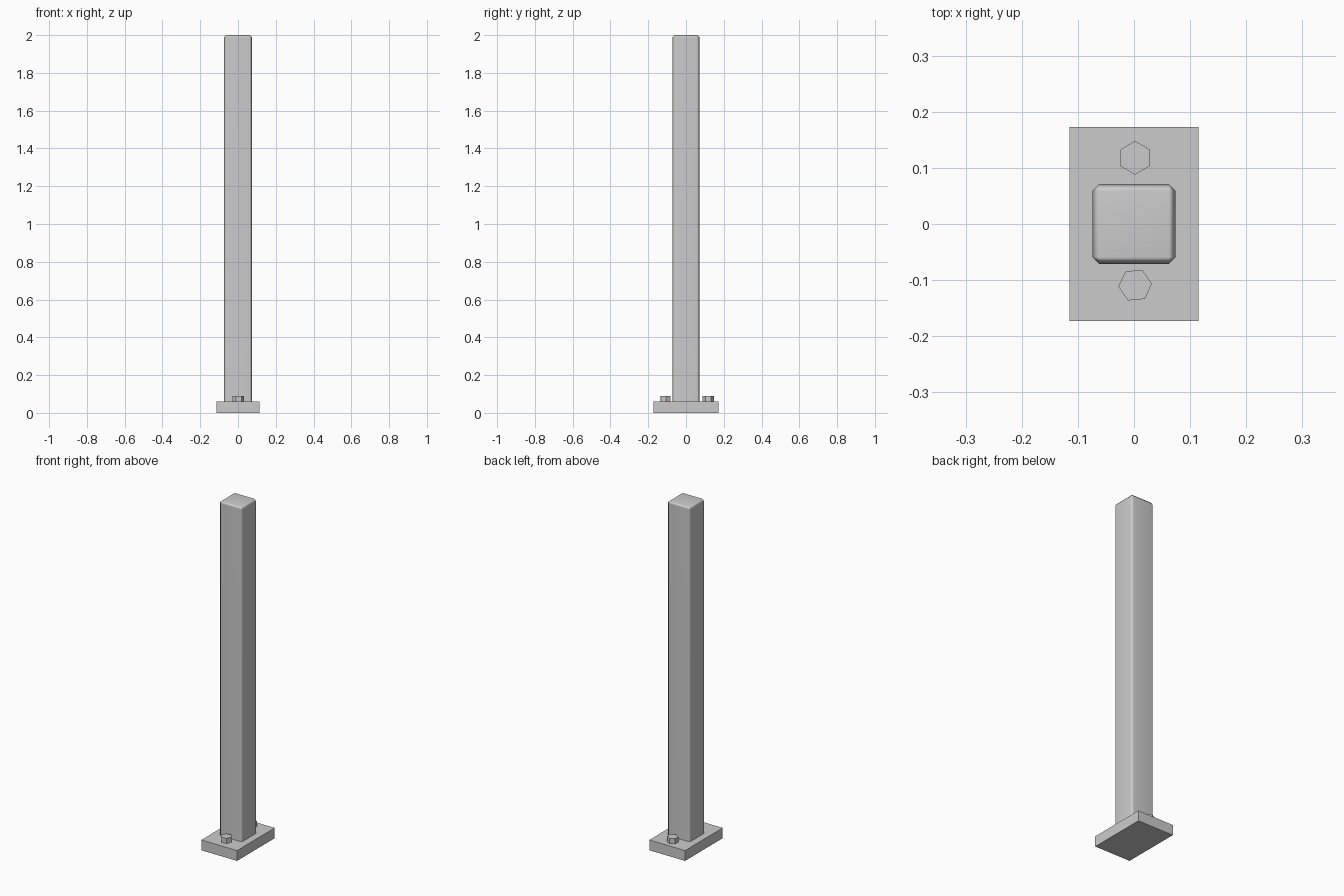
import bpy, bmesh
from math import radians

if "Cube" in bpy.data.objects:
    bpy.data.objects.remove(bpy.data.objects["Cube"])


def box(name, sx, sy, z0, z1):
    bpy.ops.mesh.primitive_cube_add(size=1, location=(0, 0, (z0 + z1) / 2))
    ob = bpy.context.object
    ob.name = name
    ob.scale = (sx, sy, z1 - z0)
    bpy.ops.object.transform_apply(location=True, rotation=False, scale=True)
    return ob


def bolt(name, x, y, turn):
    bpy.ops.mesh.primitive_cylinder_add(vertices=6, radius=0.03, depth=0.03,
                                        location=(x, y, 0.075),
                                        rotation=(0, 0, radians(turn)))
    bpy.context.object.name = name


# Rectangular base plate
box("base_plate", 0.23, 0.345, 0, 0.06)

# Tall post, chamfered on every edge except around the foot
post = box("post", 0.148, 0.142, 0.06, 2.0)
bm = bmesh.new()
bm.from_mesh(post.data)
edges = [e for e in bm.edges if max(v.co.z for v in e.verts) > 1]
bmesh.ops.bevel(bm, geom=edges, offset=0.012, segments=1, affect='EDGES')
bm.to_mesh(post.data)
bm.free()
bpy.ops.object.shade_smooth_by_angle(angle=radians(60))
weighted = post.modifiers.new("weighted_normals", 'WEIGHTED_NORMAL')
weighted.keep_sharp = True

# Hexagonal bolt heads, the front one turned slightly
bolt("back_bolt", 0.002, 0.118, 0)
bolt("front_bolt", 0.002, -0.109, 35)
